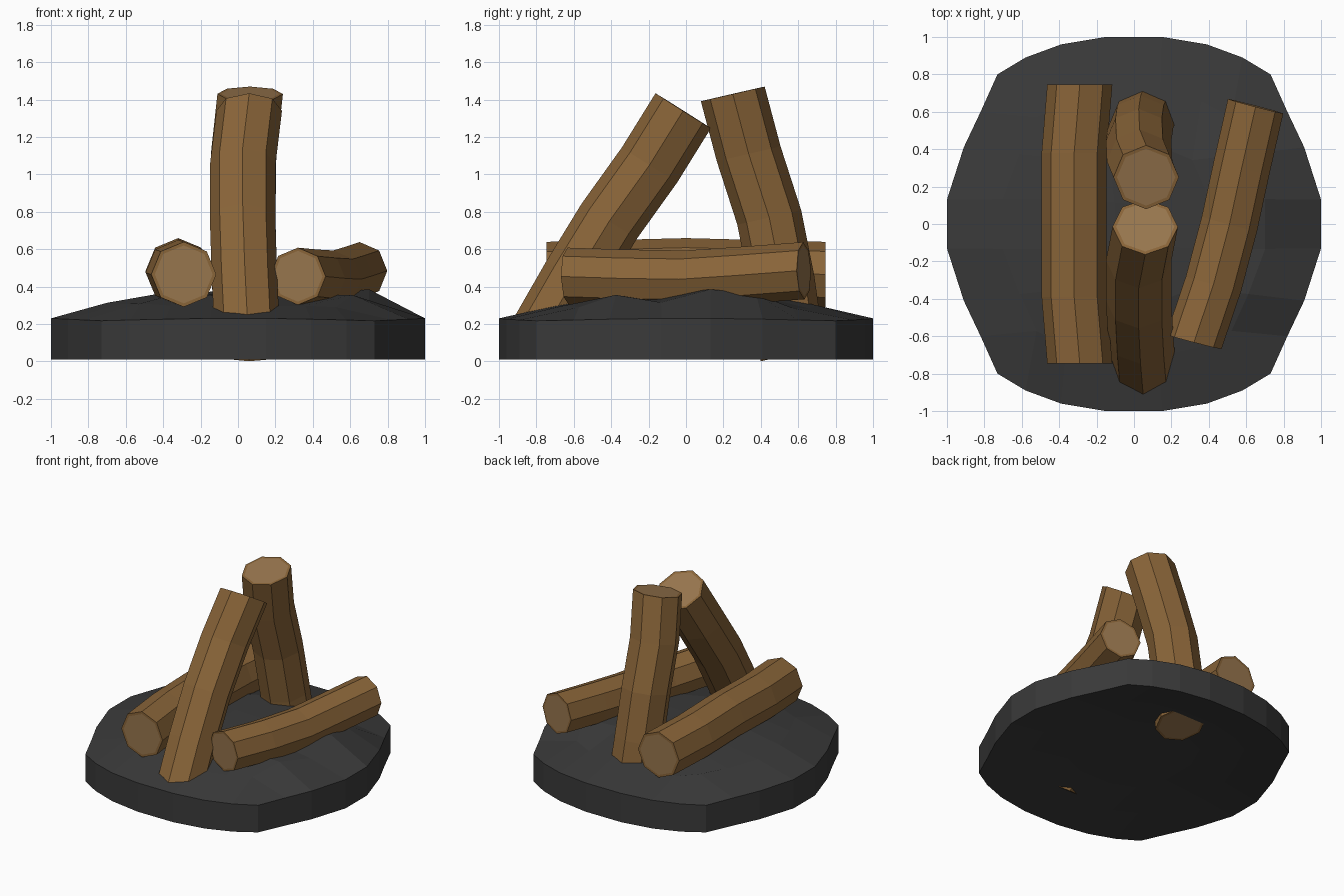
import bpy, bmesh, math, random
from mathutils import Vector

if "Cube" in bpy.data.objects:
    bpy.data.objects.remove(bpy.data.objects["Cube"])

random.seed(4)


def material(name, rgb):
    m = bpy.data.materials.new(name)
    m.diffuse_color = (*rgb, 1)
    m.use_nodes = True
    m.node_tree.nodes["Principled BSDF"].inputs["Base Color"].default_value = m.diffuse_color
    return m


ASH = material("ash_grey", (0.042, 0.042, 0.042))
BARK = material("bark_brown", (0.25, 0.128, 0.04))
WOOD = material("cut_wood", (0.31, 0.18, 0.075))


def finish(name, bm, mats):
    bmesh.ops.recalc_face_normals(bm, faces=bm.faces)
    me = bpy.data.meshes.new(name)
    bm.to_mesh(me)
    bm.free()
    for m in mats:
        me.materials.append(m)
    ob = bpy.data.objects.new(name, me)
    bpy.context.collection.objects.link(ob)
    return ob


def interp(t, table):
    # table holds values at t = 0, 1/7, 3/7, 5/7, 1
    knots = [0, 1 / 7, 3 / 7, 5 / 7, 1]
    for k in range(4):
        if t <= knots[k + 1] + 1e-6:
            f = (t - knots[k]) / (knots[k + 1] - knots[k])
            return table[k] + f * (table[k + 1] - table[k])


def ash_bed():
    # rounded 7 x 7 grid: domed top, vertical rim, slightly hollow underside
    bm = bmesh.new()
    top, low = {}, {}
    right_edge = {1: .29, 2: .355, 3: .315, 4: .385, 5: .36, 6: .285}
    for i in range(8):
        for j in range(8):
            u, v = (2 * i - 7) / 7, (2 * j - 7) / 7
            m = max(abs(u), abs(v))
            a, b = abs(u) / m, abs(v) / m
            if b >= a:
                x = interp(a, [0, .15, .39, .58, .73])
                y = interp(a, [1, 1, .96, .89, .80])
            else:
                x = interp(b, [1, 1, .91, .82, .73])
                y = interp(b, [0, .13, .41, .60, .80])
            x, y = math.copysign(x * m, u), math.copysign(y * m, v)
            if m > 0.99:
                z = .232 - .015 * min(a, b)
            else:
                edge = .29 if b > a else .315
                z = {1: .365, 3: .36, 5: edge}[round(m * 7)] + random.uniform(-.01, .01)
                if i == 6:
                    z = right_edge[j]
            top[i, j] = bm.verts.new((x, y, z))
            under = {1: .085, 3: .082, 5: .055, 7: .01}[round(m * 7)]
            low[i, j] = bm.verts.new((x, y, under))
    for i in range(7):
        for j in range(7):
            for g in (top, low):
                bm.faces.new((g[i, j], g[i + 1, j], g[i + 1, j + 1], g[i, j + 1]))
    rim = ([(i, 0) for i in range(7)] + [(7, j) for j in range(7)]
           + [(i, 7) for i in range(7, 0, -1)] + [(0, j) for j in range(7, 0, -1)])
    for p, q in zip(rim, rim[1:] + rim[:1]):
        bm.faces.new((top[p], low[p], low[q], top[q]))
    return finish("ash_bed", bm, [ASH])


def log(name, path, radius):
    # octagonal log along a slightly crooked path; all rings square to its overall axis
    pts = [Vector(p) for p in path]
    axis = (pts[-1] - pts[0]).normalized()
    side = (Vector((1, 0, 0)) - axis * axis.x).normalized()
    up = axis.cross(side)
    bm = bmesh.new()

    def ring(p, r):
        return [bm.verts.new(p + r * (math.cos(k * math.pi / 4) * side + math.sin(k * math.pi / 4) * up))
                for k in range(8)]

    def bridge(a, b):
        for k in range(8):
            q = (k + 1) % 8
            bm.faces.new((a[k], a[q], b[q], b[k]))

    rings = [ring(p, radius) for p in pts]
    for a, b in zip(rings, rings[1:]):
        bridge(a, b)
    for end, p in ((rings[0], pts[0]), (rings[-1], pts[-1])):
        inner = ring(p, radius * .89)
        bridge(end, inner)
        bm.faces.new(inner).material_index = 1
    return finish(name, bm, [BARK, WOOD])


ash_bed()

# two logs lying on the ash
log("left_lying_log", [(-.29, -.745, .465), (-.32, -.39, .475), (-.32, 0, .485),
                       (-.32, .38, .475), (-.29, .745, .465)], .174)
log("right_lying_log", [(.32, -.63, .455), (.425, -.32, .445), (.51, 0, .44),
                        (.575, .3, .46), (.65, .63, .485)], .153)

# two logs leaning against each other
log("front_leaning_log", [(.05, -.775, .135), (.035, -.6, .44), (.025, -.41, .75),
                          (.025, -.195, 1.05), (.06, -.015, 1.34)], .175)
log("back_leaning_log", [(.06, .57, .04), (.035, .515, .42), (.025, .445, .77),
                         (.03, .335, 1.11), (.065, .25, 1.43)], .175)
